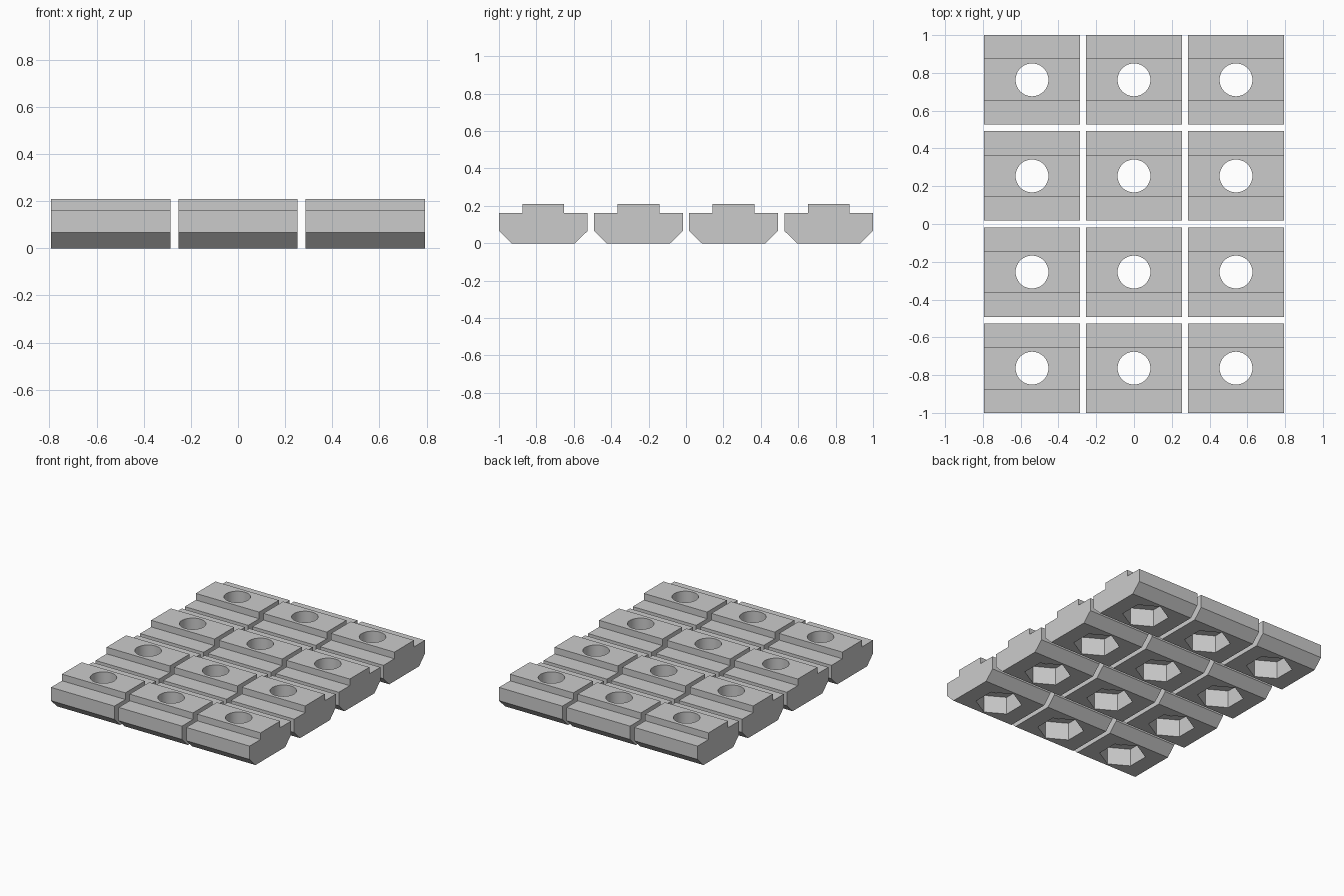
import bpy, bmesh, math
from mathutils import Vector

if "Cube" in bpy.data.objects:
    bpy.data.objects.remove(bpy.data.objects["Cube"])

grey = bpy.data.materials.new("plain grey")
grey.diffuse_color = (0.6, 0.6, 0.6, 1)
grey.use_nodes = True
grey.node_tree.nodes["Principled BSDF"].inputs["Base Color"].default_value = grey.diffuse_color


def prism(name, points, direction):
    """Extrude a closed outline along a direction."""
    bm = bmesh.new()
    face = bm.faces.new([bm.verts.new(p) for p in points])
    new = bmesh.ops.extrude_face_region(bm, geom=[face])["geom"]
    verts = [v for v in new if isinstance(v, bmesh.types.BMVert)]
    bmesh.ops.translate(bm, verts=verts, vec=Vector(direction))
    bmesh.ops.recalc_face_normals(bm, faces=bm.faces[:])
    mesh = bpy.data.meshes.new(name)
    bm.to_mesh(mesh)
    bm.free()
    mesh.materials.append(grey)
    obj = bpy.data.objects.new(name, mesh)
    bpy.context.collection.objects.link(obj)
    return obj


def ring(radius, sides, z):
    """Regular polygon with its first corner on +y."""
    return [(radius * math.sin(2 * math.pi * i / sides),
             radius * math.cos(2 * math.pi * i / sides), z) for i in range(sides)]


# Slot nut body: stepped top, chamfered bottom
W = 0.253
half = [(0.17, 0), (0.237, 0.066), (0.237, 0.162), (0.112, 0.162), (0.112, 0.21)]
outline = half + [(-y, z) for y, z in reversed(half)]
body = prism("slot_nut", [(-W, y, z) for y, z in outline], (2 * W, 0, 0))

# Hexagonal pocket from below and round bolt hole right through
pocket = prism("pocket_cutter", ring(0.155, 6, -0.1), (0, 0, 0.228))
hole = prism("hole_cutter", ring(0.087, 48, -0.1), (0, 0, 0.5))
for cutter in (pocket, hole):
    cutter.hide_render = True
    mod = body.modifiers.new("cut", 'BOOLEAN')
    mod.operation = 'DIFFERENCE'
    mod.solver = 'EXACT'
    mod.object = cutter

bpy.context.view_layer.update()
nut_mesh = bpy.data.meshes.new_from_object(
    body.evaluated_get(bpy.context.evaluated_depsgraph_get()))
nut_mesh.name = "slot_nut"
for obj in (body, pocket, hole):
    bpy.data.objects.remove(obj)

# Smooth only the bolt hole wall
nut_mesh.shade_smooth()
nut_mesh.set_sharp_from_angle(angle=math.radians(30))

# Three by four layout of identical nuts
for row in range(4):
    for col in range(3):
        nut = bpy.data.objects.new(f"slot_nut_{row + 1}_{col + 1}", nut_mesh)
        nut.location = ((col - 1) * 0.54, (row - 1.5) * 0.5087, 0)
        bpy.context.collection.objects.link(nut)
